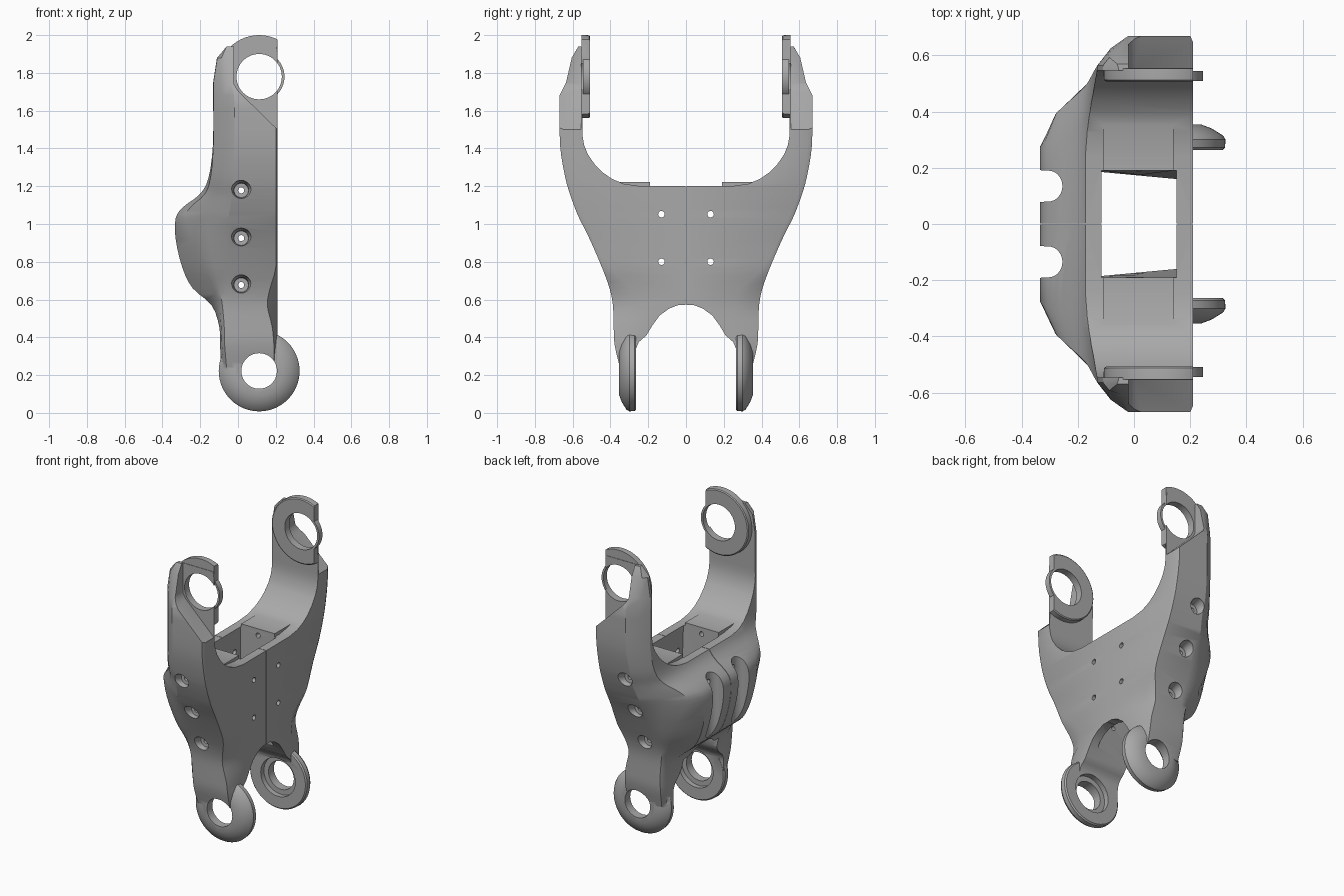
import bpy, bmesh, math

if "Cube" in bpy.data.objects:
    bpy.data.objects.remove(bpy.data.objects["Cube"])

grey = bpy.data.materials.new("machined_grey")
grey.diffuse_color = (0.40, 0.40, 0.40, 1)
grey.use_nodes = True
grey.node_tree.nodes["Principled BSDF"].inputs["Base Color"].default_value = grey.diffuse_color


def loft(name, rings):
    """Skin closed rings of equal length and cap both ends."""
    bm = bmesh.new()
    vs = [[bm.verts.new(p) for p in r] for r in rings]
    n = len(rings[0])
    for a, b in zip(vs, vs[1:]):
        for i in range(n):
            j = (i + 1) % n
            bm.faces.new((a[i], a[j], b[j], b[i]))
    bm.faces.new(vs[0])
    bm.faces.new(vs[-1])
    bmesh.ops.recalc_face_normals(bm, faces=bm.faces)
    me = bpy.data.meshes.new(name)
    bm.to_mesh(me)
    bm.free()
    me.materials.append(grey)
    ob = bpy.data.objects.new(name, me)
    bpy.context.collection.objects.link(ob)
    return ob


def lathe_y(name, x, z, prof, side=1, n=56):
    """Round part on a y axis; prof holds (y, radius)."""
    return loft(name, [[(x + r * math.cos(2 * math.pi * i / n), side * y,
                         z + r * math.sin(2 * math.pi * i / n)) for i in range(n)]
                       for y, r in prof])


def lathe_x(name, y, z, prof, n=24):
    return loft(name, [[(x, y + r * math.cos(2 * math.pi * i / n),
                         z + r * math.sin(2 * math.pi * i / n)) for i in range(n)]
                       for x, r in prof])


def box(name, x0, x1, y0, y1, z0, z1):
    return loft(name, [[(x0, y0, z), (x1, y0, z), (x1, y1, z), (x0, y1, z)] for z in (z0, z1)])


def combine(target, tool, op):
    m = target.modifiers.new("bool", 'BOOLEAN')
    m.operation, m.object, m.solver = op, tool, 'EXACT'
    bpy.context.view_layer.objects.active = target
    bpy.ops.object.modifier_apply(modifier=m.name)
    bpy.data.objects.remove(tool)


def cut(tool):
    combine(body, tool, 'DIFFERENCE')


def add(tool):
    combine(body, tool, 'UNION')


def spline(rows, steps):
    """Catmull-Rom interpolation of number rows."""
    out = []
    for i in range(len(rows) - 1):
        a, b, c, d = (rows[max(0, min(len(rows) - 1, i + k))] for k in (-1, 0, 1, 2))
        for s in range(steps):
            t = s / steps
            out.append([q + 0.5 * t * (r - p + t * (2 * p - 5 * q + 4 * r - w + t * (3 * (q - r) + w - p)))
                        for p, q, r, w in zip(a, b, c, d)])
    return out + [rows[-1]]


# Body section by height: z, front flat y, front corner x, outer y,
# outer face back x, shoulder x, shoulder y, back x, back flat y
rows = [
    (0.24, 0.30, 0.19, 0.350, -0.03, -0.075, 0.32, -0.09, 0.28),
    (0.36, 0.30, 0.19, 0.378, -0.04, -0.085, 0.35, -0.095, 0.28),
    (0.46, 0.28, 0.18, 0.383, -0.04, -0.090, 0.36, -0.10, 0.28),
    (0.57, 0.265, 0.155, 0.387, -0.05, -0.10, 0.36, -0.14, 0.28),
    (0.66, 0.29, 0.17, 0.405, -0.05, -0.13, 0.37, -0.24, 0.26),
    (0.77, 0.41, 0.20, 0.445, -0.05, -0.18, 0.40, -0.295, 0.26),
    (0.92, 0.49, 0.20, 0.510, -0.05, -0.24, 0.41, -0.33, 0.27),
    (1.03, 0.54, 0.20, 0.565, -0.05, -0.28, 0.39, -0.33, 0.28),
    (1.09, 0.57, 0.20, 0.590, -0.04, -0.25, 0.42, -0.29, 0.30),
    (1.16, 0.595, 0.20, 0.615, -0.03, -0.175, 0.49, -0.20, 0.34),
    (1.25, 0.62, 0.20, 0.640, -0.03, -0.145, 0.54, -0.155, 0.42),
    (1.42, 0.645, 0.20, 0.667, -0.02, -0.130, 0.565, -0.137, 0.50),
    (1.68, 0.65, 0.20, 0.670, -0.02, -0.130, 0.565, -0.135, 0.50),
]
tips = [
    (1.75, 0.60, 0.20, 0.635, -0.04, -0.130, 0.565, -0.135, 0.50),
    (1.88, 0.57, 0.20, 0.605, -0.05, -0.110, 0.565, -0.115, 0.50),
    (1.94, 0.53, 0.20, 0.570, -0.05, -0.055, 0.555, -0.06, 0.50),
]
rings = []
for z, yi, xo, yo, xe, xs, ys, xb, yb in spline(rows, 3) + tips:
    half = [(0.21, yi), (xo, yo), (xe, yo), ((xe + xs) / 2 - 0.008, (yo + ys) / 2 + 0.008),
            (xs, ys), (xb, yb)]
    rings.append([(x, y, z) for x, y in half] + [(x, -y, z) for x, y in reversed(half)])
body = loft("rocker_link", rings)

# U opening between the upper arms
u = [(0.24, 1.2), (0.33, 1.213), (0.39, 1.238), (0.44, 1.272), (0.485, 1.318), (0.52, 1.37),
     (0.54, 1.42), (0.548, 1.47), (0.545, 2.2)]
u = u + [(-y, z) for y, z in reversed(u)]
cut(loft("u_cutter", [[(x, y, z) for y, z in u] for x in (-1, 1)]))

# Arch between the lower legs
a = [(0.265, -0.1), (0.265, 0.34), (0.25, 0.375), (0.21, 0.41), (0.18, 0.46), (0.14, 0.515),
     (0.09, 0.552), (0.04, 0.571)]
a = a + [(-y, z) for y, z in reversed(a)]
cut(loft("arch_cutter", [[(x, y, z) for y, z in a] for x in (-1, 1)]))

EX, EZ, LX, LZ = 0.112, 1.78, 0.112, 0.222
for s in (1, -1):
    # Relief that leaves only a thin ear beside the arm rib
    relief = [(-0.02, 2.2), (-0.02, 1.74), (0.0, 1.705), (0.21, 1.50), (0.5, 1.2), (0.5, 2.2)]
    cut(loft("ear_relief", [[(x, s * y, z) for x, z in relief] for y in (0.556, 0.9)]))
    # Upper ear with flat front edge and bearing ring
    ear = lathe_y("ear", EX, EZ, [(0.508, 0.212), (0.513, 0.219), (0.530, 0.220), (0.553, 0.22)], s)
    combine(ear, box("ear_trim", 0.2095, 0.6, -1, 1, 1, 3), 'DIFFERENCE')
    add(ear)
    add(lathe_y("ear_ring", EX, EZ, [(0.509, 0.134), (0.545, 0.134)], s))
    cut(lathe_y("ear_hole", EX, EZ, [(0.4, 0.12), (0.75, 0.12)], s))
    # Lower tapered lug with stepped bore
    add(lathe_y("lug", LX, LZ, [(0.264, 0.204), (0.272, 0.212), (0.300, 0.214), (0.315, 0.205),
                                (0.340, 0.165), (0.355, 0.125)], s))
    cut(lathe_y("lug_hole", LX, LZ, [(0.2, 0.094), (0.5, 0.094)], s))
    cut(lathe_y("lug_step", LX, LZ, [(0.2, 0.128), (0.298, 0.128)], s))
    # Seat pads on each side of the window
    y0, y1 = sorted((s * 0.17, s * 0.38))
    add(box("seat_pad", -0.11, 0.14, y0, y1, 1.15, 1.222))

# Vertical window through the middle
cut(loft("window", [[(-0.115, w1, z), (0.152, w2, z), (0.152, -w2, z), (-0.115, -w1, z)]
                    for z, w1, w2 in ((0.3, 0.185, 0.16), (0.6, 0.185, 0.16),
                                      (1.2, 0.19, 0.19), (1.4, 0.19, 0.19))]))

for s in (1, -1):
    # Rounded channels down the back
    n = 20
    ch = [(-0.305 + 0.05 * math.sin(math.pi * i / n), s * 0.135 + 0.055 * math.cos(math.pi * i / n))
          for i in range(n + 1)]
    ch += [(-0.5, s * 0.135 - 0.065), (-0.5, s * 0.135 + 0.065)]
    cut(loft("channel", [[(x, y, z) for x, y in ch] for z in (0.5, 1.3)]))
    # Clamp bolt holes, front to back
    for z in (0.80, 1.052):
        cut(lathe_x("bolt_hole", s * 0.13, z, [(-0.5, 0.017), (0.5, 0.017)]))
    # Countersunk side bolts
    for z, y in ((0.677, 0.412), (0.925, 0.512), (1.178, 0.620)):
        cut(lathe_y("side_bolt", 0.017, z, [(0.1, 0.016), (y - 0.05, 0.016), (y - 0.049, 0.038),
                                            (y - 0.02, 0.040), (y + 0.004, 0.053), (y + 0.1, 0.053)], s, 28))

# Seam between the two halves
cut(box("seam", -1, 1, -0.0015, 0.0015, 0, 3))

bpy.ops.object.select_all(action='DESELECT')
body.select_set(True)
bpy.context.view_layer.objects.active = body
bpy.ops.object.shade_smooth_by_angle(angle=math.radians(32))
